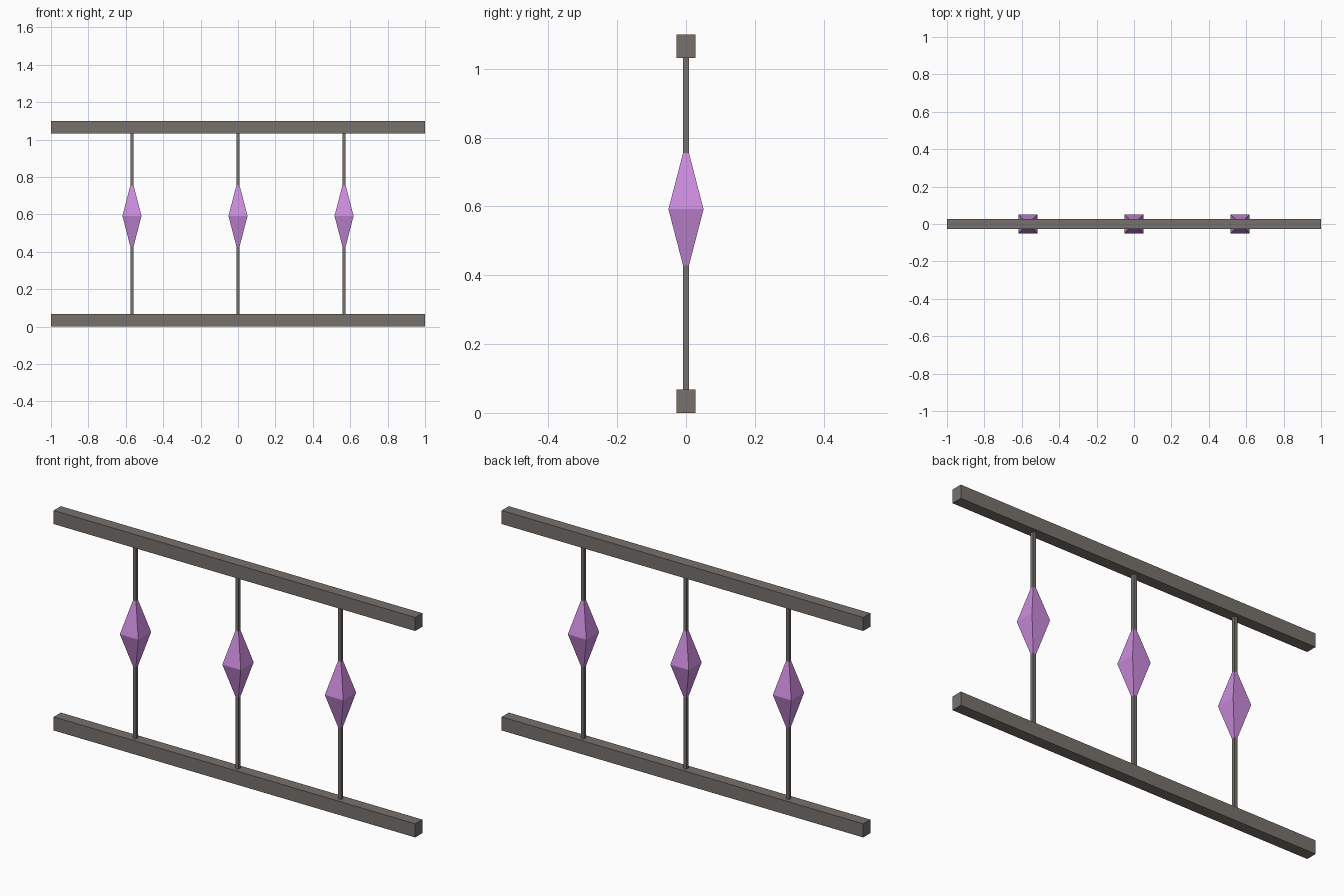
import bpy, bmesh

if "Cube" in bpy.data.objects:
    bpy.data.objects.remove(bpy.data.objects["Cube"])


def material(name, rgb):
    m = bpy.data.materials.new(name)
    m.diffuse_color = (*rgb, 1.0)
    m.use_nodes = True
    m.node_tree.nodes["Principled BSDF"].inputs["Base Color"].default_value = m.diffuse_color
    return m


METAL = material("dark grey metal", (0.185, 0.165, 0.150))
CRYSTAL = material("violet crystal", (0.604, 0.263, 0.730))


def loft(name, x, rings, mat):
    """Stack of centred rectangles (half_x, half_y, z), skinned and capped."""
    bm = bmesh.new()
    loops = [[bm.verts.new((sx * hx, sy * hy, z))
              for sx, sy in ((-1, -1), (1, -1), (1, 1), (-1, 1))]
             for hx, hy, z in rings]
    for low, high in zip(loops, loops[1:]):
        for i in range(4):
            j = (i + 1) % 4
            bm.faces.new((low[i], low[j], high[j], high[i]))
    bm.faces.new(loops[0][::-1])
    bm.faces.new(loops[-1])
    mesh = bpy.data.meshes.new(name)
    bm.to_mesh(mesh)
    bm.free()
    mesh.materials.append(mat)
    obj = bpy.data.objects.new(name, mesh)
    obj.location.x = x
    bpy.context.collection.objects.link(obj)
    return obj


# Horizontal rails
for name, z0, z1 in (("bottom_rail", 0.0, 0.068), ("top_rail", 1.032, 1.10)):
    loft(name, 0, [(1.0, 0.028, z0), (1.0, 0.028, z1)], METAL)

# Thin bars, each threaded through a double-pyramid crystal
R = 0.0085
for side, x in (("left", -0.567), ("middle", 0.0), ("right", 0.567)):
    loft(f"{side}_bar", x, [(R, R, 0.068), (R, R, 1.032)], METAL)
    loft(f"{side}_crystal", x,
         [(R, R, 0.428), (0.051, 0.051, 0.592), (R, R, 0.756)], CRYSTAL)
